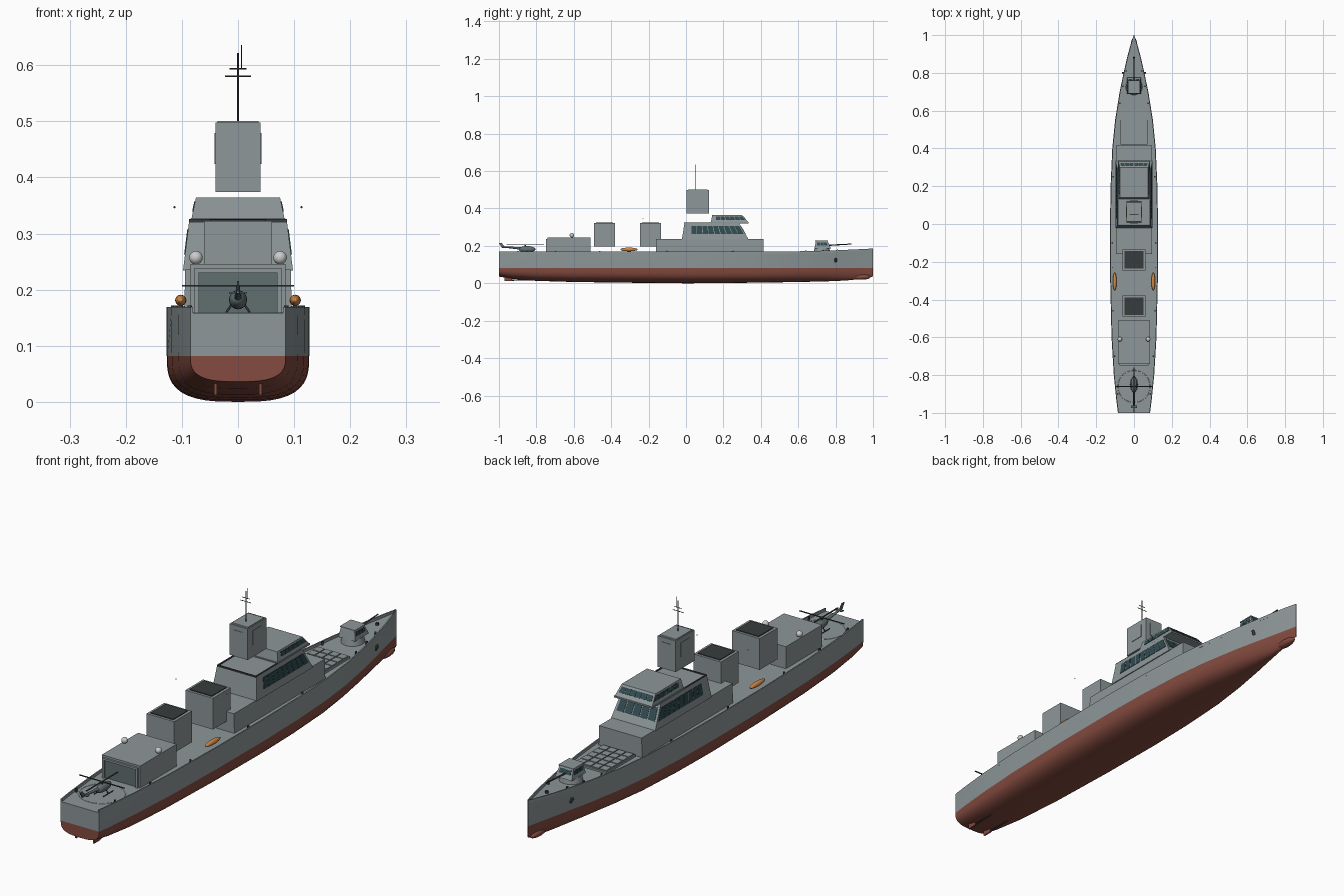
import bpy, bmesh, math
from mathutils import Vector, Matrix

if "Cube" in bpy.data.objects:
    bpy.data.objects.remove(bpy.data.objects["Cube"])


def mat(name, r, g, b):
    m = bpy.data.materials.new(name)
    m.diffuse_color = (r, g, b, 1)
    m.use_nodes = True
    m.node_tree.nodes["Principled BSDF"].inputs["Base Color"].default_value = m.diffuse_color
    return m


GREY = mat("hull_grey", 0.27, 0.31, 0.32)
RED = mat("antifouling_red", 0.23, 0.07, 0.05)
DARK = mat("dark_metal", 0.04, 0.045, 0.045)
GLASS = mat("window_glass", 0.03, 0.07, 0.08)
DOOR = mat("door_grey", 0.12, 0.16, 0.16)
ORANGE = mat("boat_orange", 0.65, 0.25, 0.06)
WHITE = mat("dome_white", 0.7, 0.7, 0.68)


def mesh(name, verts, faces, *mats):
    me = bpy.data.meshes.new(name)
    me.from_pydata([tuple(v) for v in verts], [], faces)
    for m in mats:
        me.materials.append(m)
    bm = bmesh.new()
    bm.from_mesh(me)
    bmesh.ops.recalc_face_normals(bm, faces=bm.faces)
    bm.to_mesh(me)
    bm.free()
    ob = bpy.data.objects.new(name, me)
    bpy.context.collection.objects.link(ob)
    return ob


def smooth(ob, deg=35):
    bpy.ops.object.select_all(action='DESELECT')
    ob.select_set(True)
    bpy.context.view_layer.objects.active = ob
    bpy.ops.object.shade_smooth_by_angle(angle=math.radians(deg))
    return ob


def block(name, lo, hi, m=GREY):
    """Tapered block; lo and hi are (half width, y back, y front, z)."""
    v = [(s * w, y, z) for w, a, b, z in (lo, hi) for s, y in ((-1, a), (1, a), (1, b), (-1, b))]
    f = [(3, 2, 1, 0), (4, 5, 6, 7)] + [(i, (i + 1) % 4, (i + 1) % 4 + 4, i + 4) for i in range(4)]
    return mesh(name, v, f, m)


def box(name, x, y, z, m=GREY):
    ob = block(name, ((x[1] - x[0]) / 2, y[0], y[1], z[0]), ((x[1] - x[0]) / 2, y[0], y[1], z[1]), m)
    ob.location.x = (x[0] + x[1]) / 2
    return ob


def ball(name, loc, scale, m):
    bm = bmesh.new()
    bmesh.ops.create_uvsphere(bm, u_segments=24, v_segments=12, radius=1,
                              matrix=Matrix.Translation(loc) @ Matrix.Diagonal((*scale, 1)))
    ob = mesh(name, [], [], m)
    bm.to_mesh(ob.data)
    bm.free()
    return smooth(ob, 60)


def rod(name, a, b, r, m=DARK, r2=None, seg=12):
    a, b = Vector(a), Vector(b)
    d = b - a
    M = Matrix.Translation((a + b) / 2) @ d.to_track_quat('Z', 'Y').to_matrix().to_4x4()
    bm = bmesh.new()
    bmesh.ops.create_cone(bm, cap_ends=True, segments=seg, radius1=r, radius2=r if r2 is None else r2,
                          depth=d.length, matrix=M)
    ob = mesh(name, [], [], m)
    bm.to_mesh(ob.data)
    bm.free()
    return smooth(ob)


def panes(name, ob, side, n, u0, u1, v0, v1, gap=0.12, m=GLASS, out=0.0015):
    """Row of n panes standing just proud of one side face of a tapered block."""
    p = [v.co for v in ob.data.vertices]
    a, b, c, d = p[side], p[(side + 1) % 4], p[(side + 1) % 4 + 4], p[side + 4]
    nrm = (b - a).cross(d - a).normalized() * out
    verts, faces = [], []
    step = (u1 - u0) / n
    for i in range(n):
        l, r = u0 + step * (i + gap / 2), u0 + step * (i + 1 - gap / 2)
        k = len(verts)
        for o in (-nrm, nrm):
            verts += [a.lerp(b, u).lerp(d.lerp(c, u), v) + o for u, v in ((l, v0), (r, v0), (r, v1), (l, v1))]
        faces += [(k + 3, k + 2, k + 1, k), (k + 4, k + 5, k + 6, k + 7)]
        faces += [(k + j, k + (j + 1) % 4, k + (j + 1) % 4 + 4, k + j + 4) for j in range(4)]
    return mesh(name, verts, faces, m)


# Hull: stations of (y, deck half beam, waterline half beam, keel z)
ST = [(-1, .085, .085, .036), (-.93, .094, .094, .024), (-.8, .107, .106, .013), (-.6, .119, .118, .007),
      (-.3, .126, .126, .003), (0, .127, .127, 0), (.2, .124, .123, .001), (.4, .115, .112, .004),
      (.55, .1, .095, .006), (.7, .076, .069, .009), (.8, .055, .047, .012), (.88, .037, .029, .017),
      (.95, .018, .013, .026), (1, .002, .002, .036)]


def deck_z(y):
    return 0.158 + 0.017 * max(0, (y - 0.4) / 0.6) ** 2


def half_beam(y):
    for p, q in zip(ST, ST[1:]):
        if p[0] <= y <= q[0]:
            return p[1] + (q[1] - p[1]) * (y - p[0]) / (q[0] - p[0])


verts, faces, N = [], [], 20
for y, bd, bw, zk in ST:
    e = 2 / (3.0 if y < .4 else 3.0 - 1.2 * (y - .4) / .6)
    ring = [(-bd, y, deck_z(y))]
    for i in range(N + 1):
        t = math.pi * i / N
        c, s = math.cos(t), max(0, math.sin(t))
        ring.append((-math.copysign(abs(c) ** e, c) * bw, y, .082 - (.082 - zk) * s ** e))
    verts += ring + [(bd, y, deck_z(y))]
W = N + 3
for i in range(len(ST) - 1):
    for j in range(W):
        k = (j + 1) % W
        faces.append((i * W + j, i * W + k, (i + 1) * W + k, (i + 1) * W + j))
last = (len(ST) - 1) * W
for o in (0, last):
    faces += [tuple(o + j for j in range(1, W - 1)), (o, o + 1, o + W - 2, o + W - 1)]
hull = mesh("hull", verts, faces, GREY, RED)
for p in hull.data.polygons:
    if max(hull.data.vertices[i].co.z for i in p.vertices) < .083:
        p.material_index = 1
smooth(hull, 32)
ball("bow_bulb", (0, .937, .034), (.018, .05, .015), RED)

# Bulwark along each deck edge, with stanchions
for s in (-1, 1):
    v, f = [], []
    for y, bd, *_ in ST:
        z = deck_z(y)
        inner = max(0, bd - .005)
        v += [(s * bd, y, z - .002), (s * bd, y, z + .011), (s * inner, y, z + .011), (s * inner, y, z - .002)]
    for i in range(len(ST) - 1):
        f += [(4 * i + j, 4 * i + (j + 1) % 4, 4 * i + 4 + (j + 1) % 4, 4 * i + 4 + j) for j in range(4)]
    f += [(0, 1, 2, 3), tuple(len(v) - 4 + j for j in range(4))]
    mesh("bulwark", v, f, GREY)
    for y in (-.9, -.7, -.46, -.1, .25, .64, .73, .81):
        x = s * (half_beam(y) - .011)
        rod("bollard", (x, y, deck_z(y) - .002), (x, y, deck_z(y) + .014), .004)
    rod("anchor", (s * .049, .8, .115), (s * .058, .8, .132), .006)
    rod("propeller_shaft", (s * .04, -.72, .022), (s * .04, -.94, .016), .003)
    box("rudder", (s * .04 - .003, s * .04 + .003), (-.97, -.93), (.012, .04), RED)

# Helicopter deck ring and hangar
bpy.ops.mesh.primitive_torus_add(location=(0, -.86, .158), major_radius=.085, minor_radius=.0015,
                                 major_segments=48, minor_segments=6)
bpy.context.object.name = "landing_ring"
bpy.context.object.data.materials.append(WHITE)
hangar = block("hangar", (.085, -.74, -.51, .156), (.085, -.74, -.51, .246))
panes("hangar_door", hangar, 0, 1, .09, .91, .03, .82, 0, DOOR)
for s in (-1, 1):
    box("door_post", (s * .074 - .004, s * .074 + .004), (-.748, -.739), (.156, .234))
    ball("radar_dome", (s * .075, -.61, .257), (.012,) * 3, WHITE)
box("door_lintel", (-.078, .078), (-.748, -.739), (.23, .238))

# Helicopter
ball("helicopter_body", (0, -.85, .182), (.016, .045, .017), DOOR)
rod("tail_boom", (0, -.88, .186), (0, -.99, .196), .007, DOOR, .003)
block("tail_fin", (.002, -.985, -.965, .19), (.002, -1, -.985, .215), DOOR)
box("tail_plane", (-.016, .016), (-.975, -.962), (.193, .196), DOOR)
rod("rotor_mast", (0, -.86, .19), (0, -.86, .208), .004)
for a in (0, 90):
    blade = box("rotor_blade", (-.1, .1), (-.003, .003), (-.001, .001), DARK)
    blade.location = (0, -.86, .207)
    blade.rotation_euler.z = math.radians(a)
for s in (-1, 1):
    rod("landing_strut", (s * .01, -.85, .175), (s * .02, -.85, .161), .002)
    rod("landing_skid", (s * .02, -.88, .16), (s * .02, -.82, .16), .002)

# Two exhaust blocks with dark caps
for y in (-.435, -.19):
    block("exhaust_block", (.061, y - .056, y + .056, .197), (.061, y - .056, y + .056, .322))
    block("exhaust_cap", (.05, y - .046, y + .046, .32), (.05, y - .046, y + .046, .325), DARK)

# Lifeboats and small wing lamps
for s in (-1, 1):
    ball("lifeboat", (s * .102, -.305, .181), (.01, .047, .01), ORANGE)
    ball("wing_lamp", (s * .113, -.23, .347), (.002,) * 3, DARK)

# Superstructure and bridge
block("deckhouse", (.096, -.16, .415, .156), (.094, -.16, .415, .236))
mid = block("bridge_lower", (.098, -.022, .335, .234), (.087, -.008, .283, .323))
for s, n, u0, u1 in ((1, 9, .13, .98), (2, 5, .04, .96), (3, 9, .02, .87)):
    panes("lower_windows", mid, s, n, u0, u1, .32, .82)
block("bridge_roof_slab", (.085, .13, .335, .321), (.085, .13, .335, .327))
top = block("bridge_upper", (.083, .133, .333, .326), (.075, .14, .3, .364))
for s, n, u0, u1 in ((1, 6, .12, .98), (2, 6, .04, .96), (3, 6, .02, .88)):
    panes("upper_windows", top, s, n, u0, u1, .35, .82)
for s in (-1, 1):
    box("roof_rail", (s * .084 - .003, s * .084 + .003), (-.005, .13), (.32, .326), DARK)
box("roof_rail_back", (-.087, .087), (-.01, -.004), (.32, .326), DARK)

# Radar tower with panels, mast and yards
tower = block("radar_tower", (.04, .004, .122, .374), (.04, .004, .122, .498))
for s in range(4):
    panes("radar_panel", tower, s, 1, .25, .75, .4, .85, 0, GREY, .002)
block("tower_top", (.037, .01, .116, .497), (.036, .012, .114, .501))
rod("mast", (0, .05, .5), (0, .05, .622), .0016)
rod("lower_yard", (-.023, .05, .58), (.023, .05, .58), .0013)
rod("upper_yard", (-.015, .05, .594), (.015, .05, .594), .0013)
rod("whip_aerial", (.006, .05, .592), (.006, .05, .636), .0008)

# Missile hatch grid on the foredeck
box("hatch_base", (-.072, .072), (.422, .607), (.155, .167))
for i in range(4):
    for j in range(5):
        x, y = -.0525 + .035 * i, .443 + .0357 * j
        box("hatch_lid", (x - .0155, x + .0155), (y - .0155, y + .0155), (.166, .171))

# Bow gun
rod("gun_base", (0, .727, .158), (0, .727, .187), .045, GREY, .04, 32)
gun = block("gun_house", (.037, .687, .775, .186), (.03, .695, .755, .226))
for s in (1, 2, 3):
    panes("gun_windows", gun, s, 3, .1, .9, .4, .8)
box("gun_roof", (-.033, .033), (.691, .76), (.224, .228))
rod("gun_barrel", (0, .76, .203), (0, .885, .21), .0035, DARK, .0025)
rod("bow_capstan", (0, .88, .164), (0, .88, .178), .006)
